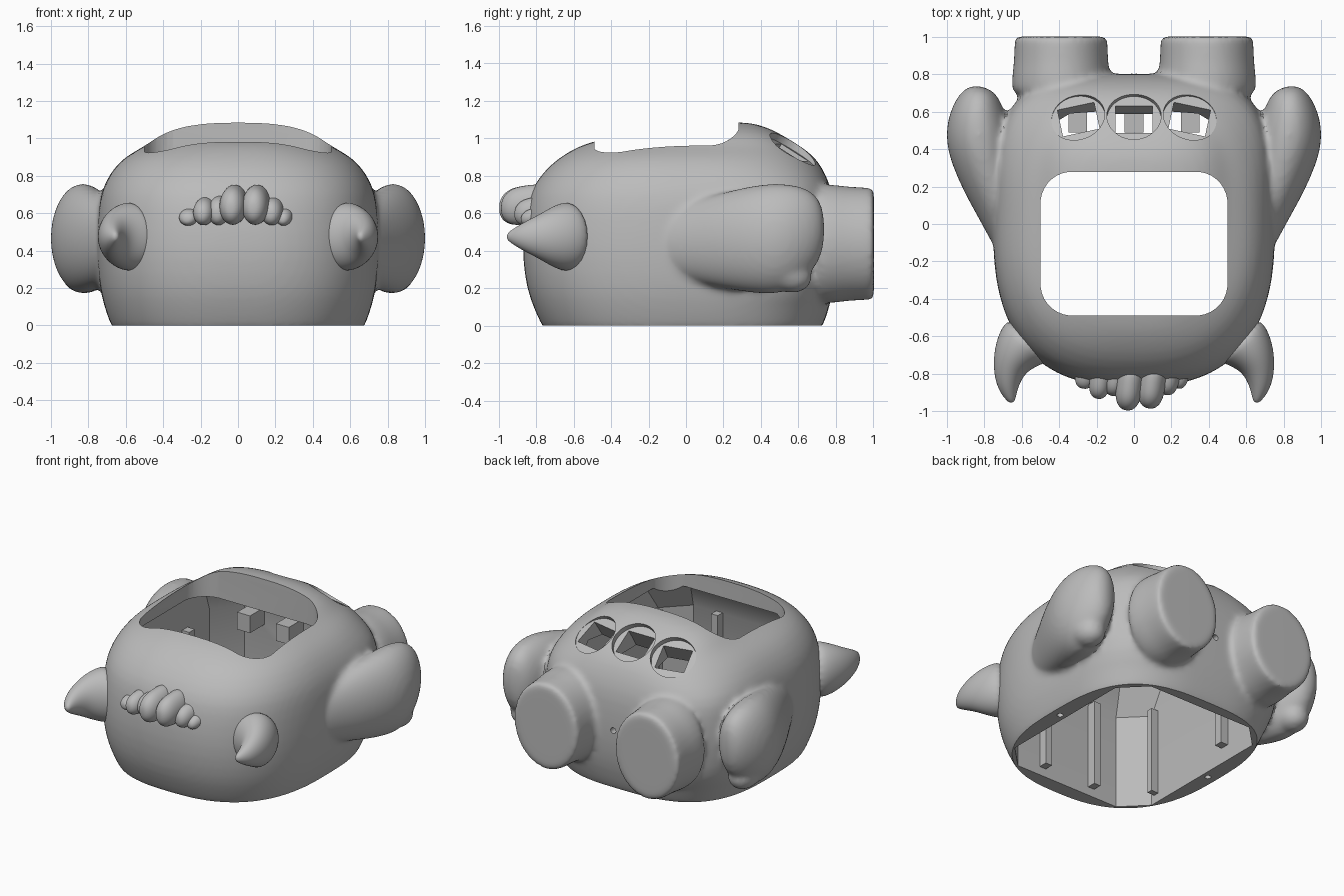
import bpy, bmesh
from math import cos, sin, pi, radians
from mathutils import Matrix, Vector

if "Cube" in bpy.data.objects:
    bpy.data.objects.remove(bpy.data.objects["Cube"])

grey = bpy.data.materials.new("plain_grey")
grey.use_nodes = True
grey.diffuse_color = (0.5, 0.5, 0.5, 1)
grey.node_tree.nodes["Principled BSDF"].inputs["Base Color"].default_value = (0.5, 0.5, 0.5, 1)


def new_object(name, bm):
    bmesh.ops.recalc_face_normals(bm, faces=bm.faces)
    mesh = bpy.data.meshes.new(name)
    bm.to_mesh(mesh)
    bm.free()
    mesh.materials.append(grey)
    obj = bpy.data.objects.new(name, mesh)
    bpy.context.collection.objects.link(obj)
    return obj


def skin(name, rings):
    """Bridge closed rings of points and cap both ends."""
    bm = bmesh.new()
    loops = [[bm.verts.new(p) for p in ring] for ring in rings]
    n = len(loops[0])
    for a, b in zip(loops, loops[1:]):
        for i in range(n):
            j = (i + 1) % n
            bm.faces.new((a[i], a[j], b[j], b[i]))
    bm.faces.new(loops[0])
    bm.faces.new(loops[-1])
    return new_object(name, bm)


def bake(obj):
    """Apply all modifiers."""
    graph = bpy.context.evaluated_depsgraph_get()
    mesh = bpy.data.meshes.new_from_object(obj.evaluated_get(graph))
    obj.modifiers.clear()
    obj.data = mesh


def smooth(obj, angle=40):
    bpy.ops.object.select_all(action="DESELECT")
    obj.select_set(True)
    bpy.context.view_layer.objects.active = obj
    bpy.ops.object.shade_smooth_by_angle(angle=radians(angle))


def limb(name, stations, segments=24):
    """Loft upright ellipses (x, y, z, half width, half height) along a path."""
    rings = []
    for i, (x, y, z, w, h) in enumerate(stations):
        a, b = stations[max(i - 1, 0)], stations[min(i + 1, len(stations) - 1)]
        t = Vector((b[0] - a[0], b[1] - a[1], 0)).normalized()
        side = Vector((-t.y, t.x, 0))
        rings.append([Vector((x, y, z)) + side * w * cos(2 * pi * k / segments)
                      + Vector((0, 0, h * sin(2 * pi * k / segments))) for k in range(segments)])
    obj = skin(name, rings)
    obj.modifiers.new("round", "SUBSURF").levels = 2
    bake(obj)
    smooth(obj)
    return obj


def box(name, centre, size, turn=Matrix()):
    bm = bmesh.new()
    bmesh.ops.create_cube(bm, size=1, matrix=Matrix.Translation(centre) @ turn @ Matrix.Diagonal((*size, 1)))
    return new_object(name, bm)


def cylinder(name, centre, radius, depth, turn=Matrix()):
    bm = bmesh.new()
    bmesh.ops.create_cone(bm, cap_ends=True, segments=40, radius1=radius, radius2=radius,
                          depth=depth, matrix=Matrix.Translation(centre) @ turn)
    return new_object(name, bm)


# Body: superellipse slices (height, half width, front, back, centre)
slices = [(-.1, .63, -.71, .67, 0), (0, .68, -.77, .735, 0), (.1, .715, -.815, .765, 0),
          (.2, .74, -.85, .79, 0), (.35, .755, -.872, .805, 0), (.5, .755, -.87, .805, 0),
          (.65, .745, -.85, .795, 0), (.75, .72, -.815, .77, 0), (.85, .66, -.735, .725, 0),
          (.91, .59, -.655, .675, 0), (.95, .515, -.585, .625, .08), (.98, .47, -.51, .58, .16),
          (1.03, .40, -.3, .495, .2), (1.07, .28, -.1, .40, .22), (1.087, .1, 0, .32, .22)]


def body_ring(z, width, front, back, mid, segments=64):
    ring = []
    for k in range(segments):
        c, s = cos(2 * pi * k / segments), sin(2 * pi * k / segments)
        power = 2 / ((3.6 if .15 < z < .8 else 3.0) if s > 0 else 2.6)
        reach = back - mid if s > 0 else mid - front
        ring.append((width * abs(c) ** power * (1 if c > 0 else -1),
                     mid + reach * abs(s) ** power * (1 if s > 0 else -1), z))
    return ring


body = skin("body_shell", [body_ring(*s) for s in slices])
body.modifiers.new("round", "SUBSURF").levels = 1
bake(body)

# Legs and arms, fused into the body with soft joins
fused = [body]
for s, side in ((1, "left"), (-1, "right")):
    fused.append(limb(side + "_leg", [(s * .39, y, .437, .25 * f, .302 * f) for y, f in
                                      ((.67, 1.04), (.74, 1.06), (.8, 1.05), (.86, 1.02), (.92, 1.01),
                                       (.975, 1), (1, .99), (1.002, .97), (1.003, .6))]))
    fused.append(limb(side + "_arm", [(s * x, y, z, w, h) for x, y, z, w, h in
                                      ((.65, -.17, .445, .07, .15), (.69, 0, .445, .11, .205),
                                       (.76, .2, .455, .15, .26), (.82, .4, .462, .18, .297),
                                       (.835, .52, .465, .175, .297), (.835, .62, .49, .14, .255),
                                       (.82, .70, .51, .10, .19), (.81, .735, .515, .04, .09))]))
    fused.append(limb(side + "_thumb", [(s * .84, y, z, w, w) for y, z, w in
                                        ((.42, .31, .09), (.52, .285, .11), (.6, .27, .098),
                                         (.65, .265, .065), (.67, .265, .03))]))
bpy.ops.object.select_all(action="DESELECT")
for obj in fused:
    obj.select_set(True)
bpy.context.view_layer.objects.active = body
bpy.ops.object.join()
remesh = body.modifiers.new("fuse", "REMESH")
remesh.mode, remesh.voxel_size = "VOXEL", .018
soften = body.modifiers.new("soften", "SMOOTH")
soften.factor, soften.iterations = .5, 7
bake(body)


# Inner cavity with chamfered corners, narrowing to the ceiling
def cavity_ring(z, x, front, back, c):
    return [(x, front + c, z), (x, back - c, z), (x - c, back, z), (c - x, back, z),
            (-x, back - c, z), (-x, front + c, z), (c - x, front, z), (x - c, front, z)]


cutters = [box("floor_cutter", (0, 0, -.5), (3, 3, 1)),
           skin("cavity_cutter", [cavity_ring(-.2, .565, -.66, .65, .16),
                                  cavity_ring(.65, .565, -.66, .65, .16),
                                  cavity_ring(.86, .53, -.52, .58, .2)])]

# Rounded top opening
corner = .17
outline = []
for k in range(32):
    a = 2 * pi * (k + .5) / 32
    sx, sy = (1 if cos(a) > 0 else -1), (1 if sin(a) > 0 else -1)
    outline.append((sx * (.5 - corner) + corner * cos(a), -.105 + sy * (.385 - corner) + corner * sin(a)))
cutters.append(skin("opening_cutter", [[(x, y, z) for x, y in outline] for z in (.55, 1.4)]))

# Round button recesses with square holes
for s in (-1, 0, 1):
    turn = Matrix.Rotation(radians(-12 * s), 4, "Z") @ Matrix.Rotation(radians(-32), 4, "X")
    normal = turn @ Vector((0, 0, 1))
    centre = Vector((.3 * s, .575, .97 - .02 * abs(s)))
    cutters.append(cylinder("recess_cutter", centre + normal * .07, .145, .2, turn))
    cutters.append(box("hole_cutter", centre - normal * .08, (.2, .17, .26), turn))

# Screw holes
sideways = Matrix.Rotation(pi / 2, 4, "X")
cutters.append(cylinder("back_hole_cutter", (0, .75, .44), .02, .4, sideways))
for s in (-1, 1):
    cutters.append(cylinder("screw_cutter", (.61 * s, 0, 0), .02, .2))

for cutter in cutters:
    cutter.hide_render = True
    mod = body.modifiers.new("cut", "BOOLEAN")
    mod.operation, mod.solver, mod.object = "DIFFERENCE", "EXACT", cutter
bake(body)
for cutter in cutters:
    bpy.data.objects.remove(cutter)
smooth(body, 35)

for s, side in ((1, "left"), (-1, "right")):
    # Horns curve forward
    limb(side + "_horn", [(s * x, y, .475, w, h) for x, y, w, h in
                          ((.55, -.61, .155, .185), (.60, -.65, .15, .185), (.645, -.72, .115, .155),
                           (.67, -.79, .085, .115), (.675, -.87, .058, .075),
                           (.66, -.93, .03, .037), (.65, -.955, .012, .015))])
    # Ribs on the inner walls
    box(side + "_wall_rib", (s * .54, -.455, .36), (.06, .04, .6))
    box(side + "_wall_block", (s * .54, .22, .36), (.06, .06, .5))
    box(side + "_front_rib", (s * .2, -.64, .36), (.05, .08, .6))

# Tuft of rounded locks: x, tip, top, half width
for x, tip, top, w in ((-.245, -.88, .645, .055), (-.165, -.935, .7, .06), (-.085, -.92, .71, .06),
                       (-.01, -.997, .765, .075), (.11, -.987, .765, .075), (.2, -.915, .7, .06),
                       (.265, -.88, .645, .045)):
    h = (top - .55) / 2
    limb("tuft_lock", [(x - .03 * t, -.74 + t * (tip + .74), .55 + h - .03 * t, w * f, h * f)
                       for t, f in ((0, 1), (.45, 1), (.75, .95), (.93, .65), (1, .25))], 16)

# Brackets under the button holes
for s in (-1, 0, 1):
    box("button_bracket", (.3 * s, .575, .62), (.1, .17, .12))
